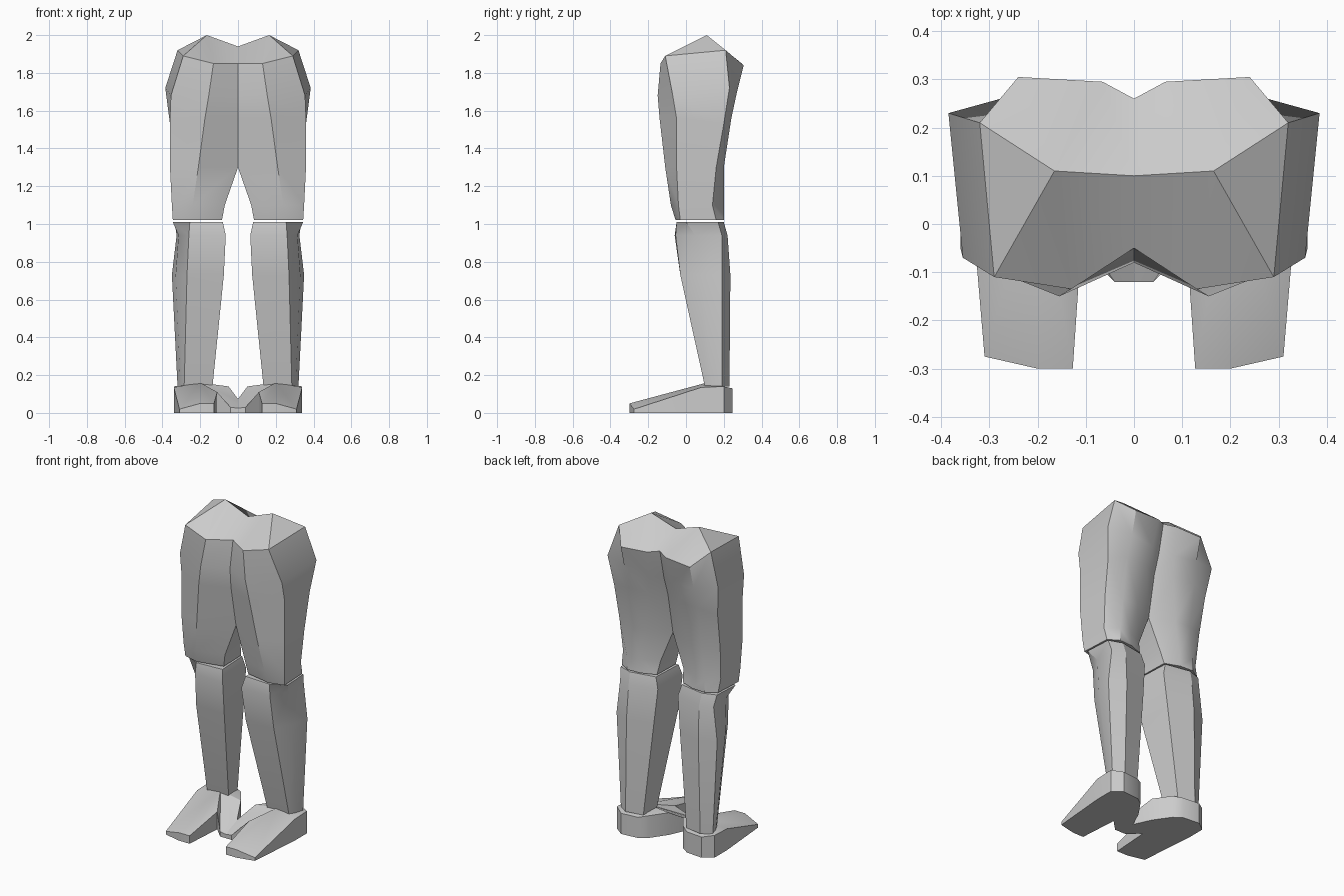
import bpy
import bmesh
import math

cube = bpy.data.objects.get("Cube")
if cube:
    bpy.data.objects.remove(cube, do_unlink=True)

# One plain grey for every part
grey = bpy.data.materials.new("plain_grey")
grey.use_nodes = True
colour = (0.6, 0.6, 0.6, 1)
grey.diffuse_color = colour
grey.node_tree.nodes["Principled BSDF"].inputs["Base Color"].default_value = colour


def add_ring(bm, points, height):
    """Points are in hundredths; an optional third value lifts the point."""
    ring = []
    for x, y, *lift in points:
        z = height + (lift[0] if lift else 0)
        ring.append(bm.verts.new((x / 100, y / 100, z / 100)))
    return ring


def bridge(bm, lower, upper, closed=True):
    count = len(lower)
    for i in range(count if closed else count - 1):
        j = (i + 1) % count
        bm.faces.new((lower[i], lower[j], upper[j], upper[i]))


def fan(bm, ring, centre):
    for i, vert in enumerate(ring):
        bm.faces.new((vert, ring[(i + 1) % len(ring)], centre))


def finish(bm, name, mirrored=False, smooth_angle=30):
    if mirrored:
        for vert in bm.verts:
            vert.co.x *= -1
    bmesh.ops.recalc_face_normals(bm, faces=bm.faces[:])
    mesh = bpy.data.meshes.new(name)
    bm.to_mesh(mesh)
    bm.free()
    mesh.materials.append(grey)
    obj = bpy.data.objects.new(name, mesh)
    bpy.context.collection.objects.link(obj)
    bpy.ops.object.select_all(action="DESELECT")
    obj.select_set(True)
    bpy.context.view_layer.objects.active = obj
    bpy.ops.object.shade_smooth_by_angle(angle=math.radians(smooth_angle))


# Rings run inner front, front, outer front, outer back, back, inner back, cleft
HIP_RINGS = [
    (185, [(0, -5), (13, -13.5), (29, -11, 4), (32, 21, 7), (24, 30.5, -1), (6.5, 29.5), (0, 26, 1)]),
    (168, [(0, -8), (15.5, -15), (35.5, -7), (38.5, 23, 4), (24, 27, 2), (8, 26), (0, 22)]),
    (156, [(0, -7), (17.5, -14), (36, -5), (36, 20, -3), (25, 24), (10, 23), (0, 18)]),
    (130, [(0, -2), (21, -11), (36, -5), (35, 16), (25, 20), (14, 20), (0, 13)]),
    (110, [(7, -3), (24, -8), (35, -4), (34, 14), (27, 20), (18, 19), (8, 14)]),
    (102, [(8.5, -2), (25, -5.5), (34.5, -3), (33.5, 16), (27, 20), (18, 19.5), (9, 16)]),
]

# Hips and thighs: half built from rings, then copied across the middle
bm = bmesh.new()
rings = [add_ring(bm, points, height) for height, points in HIP_RINGS]
for i in range(len(rings) - 1):
    bridge(bm, rings[i], rings[i + 1], closed=i >= 3)
bm.faces.new(rings[-1])
peak, middle = add_ring(bm, [(16.5, 11, 6), (0, 10)], 194)
top = rings[0]
for i in range(1, len(top) - 2):
    bm.faces.new((top[i], top[i + 1], peak))
bm.faces.new((top[0], top[1], peak, middle))
bm.faces.new((top[-2], top[-1], middle, peak))
copy = bmesh.ops.duplicate(bm, geom=bm.verts[:] + bm.edges[:] + bm.faces[:])
for part in copy["geom"]:
    if isinstance(part, bmesh.types.BMVert):
        part.co.x *= -1
bmesh.ops.remove_doubles(bm, verts=[v for v in bm.verts if abs(v.co.x) < 0.001], dist=0.001)
finish(bm, "hips_and_thighs", smooth_angle=35)

# Rings run inner front, front, outer front, outer back, back, inner back
SHIN_RINGS = [
    (101, [(8, -4), (25.5, -5), (34.5, 0), (33.5, 17), (25, 20), (9, 17)]),
    (94, [(6.5, -6), (26, -5.5), (31.5, 5), (32.5, 19), (24.5, 22), (7, 18)]),
    (73, [(7.5, -3), (27, -3), (33, 8), (35, 19), (25, 23.5), (9, 19)]),
    (14, [(13.5, 10), (28.5, 10), (30.5, 14), (32, 19), (26, 23), (15, 21)]),
]

# Foot outline with the height of its upper rim: heel, outer edge, toe, notch, spur
FOOT_RIM = [
    (17, 23.5, 13), (28, 24.5, 13), (34, 20, 14), (34, 8, 13.5),
    (31, -27.5, 2), (20, -30, 5), (12.7, -30, 5), (11, -5, 11),
    (4, -12, 3), (-4, -12, 2), (-1, -3, 6), (5, 10, 14), (12, 20, 14),
]

for side in ("left", "right"):
    mirrored = side == "right"

    # Lower leg
    bm = bmesh.new()
    rings = [add_ring(bm, points, height) for height, points in SHIN_RINGS]
    for upper, lower in zip(rings, rings[1:]):
        bridge(bm, lower, upper)
    bm.faces.new(rings[0])
    bm.faces.new(rings[-1])
    finish(bm, side + "_lower_leg", mirrored)

    # Foot: flat sole, low walls and a sloping instep
    bm = bmesh.new()
    sole = add_ring(bm, [point[:2] for point in FOOT_RIM], 0)
    rim = add_ring(bm, FOOT_RIM, 0)
    bridge(bm, sole, rim)
    bm.faces.new(sole)
    ankle = add_ring(bm, [(20, 11)], 16)[0]
    fan(bm, rim, ankle)
    finish(bm, side + "_foot", mirrored)
